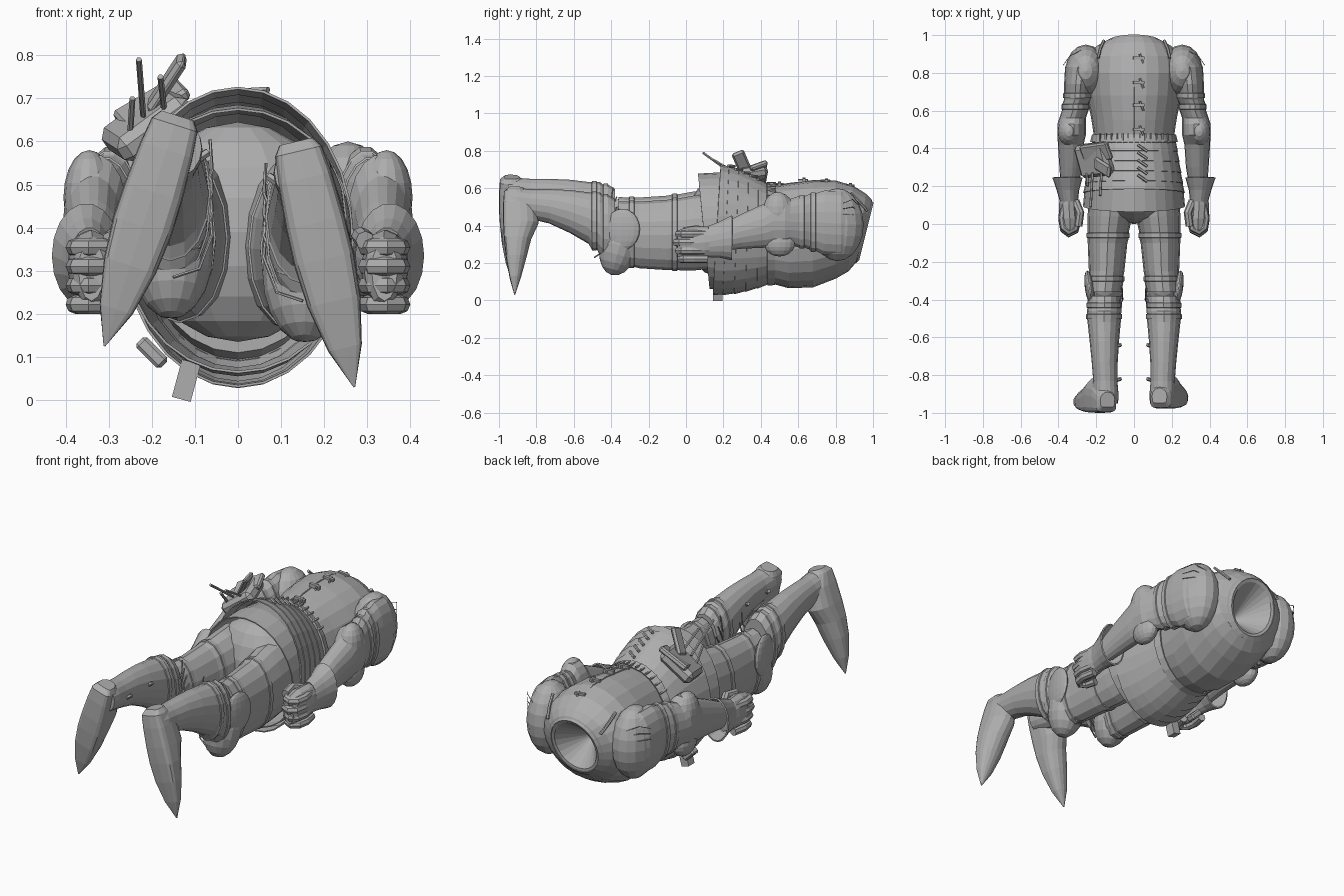
import bpy, bmesh
from math import cos, sin, pi, radians, sqrt, copysign
from mathutils import Vector

if "Cube" in bpy.data.objects:
    bpy.data.objects.remove(bpy.data.objects["Cube"], do_unlink=True)

steel = bpy.data.materials.new("plain grey")
steel.use_nodes = True
GREY = (0.42, 0.42, 0.42, 1)
steel.diffuse_color = GREY
steel.node_tree.nodes["Principled BSDF"].inputs["Base Color"].default_value = GREY


def finish(name, bm, thick=0):
    bmesh.ops.recalc_face_normals(bm, faces=bm.faces)
    me = bpy.data.meshes.new(name)
    bm.to_mesh(me)
    bm.free()
    ob = bpy.data.objects.new(name, me)
    bpy.context.collection.objects.link(ob)
    me.materials.append(steel)
    if thick:
        mod = ob.modifiers.new("plate", 'SOLIDIFY')
        mod.thickness = thick
    return ob


def loft(name, rings, n=16, caps=True, thick=0, under=1):
    """Skin rings given as (centre, half axis u, half axis v); under < 1 squares off the -v half."""
    bm = bmesh.new()
    loops = []
    for c, u, v in rings:
        loop = []
        for i in range(n):
            a, b = cos(2 * pi * i / n), sin(2 * pi * i / n)
            if b < -.01:
                a, b = copysign(abs(a) ** under, a), -abs(b) ** under
            loop.append(bm.verts.new(c + u * a + v * b))
        loops.append(loop)
    for a, b in zip(loops, loops[1:]):
        for i in range(n):
            j = (i + 1) % n
            bm.faces.new((a[i], a[j], b[j], b[i]))
    if caps:
        bm.faces.new(loops[0])
        bm.faces.new(loops[-1])
    return finish(name, bm, thick)


def section(y, x, z, rx, rz, tilt=0):
    return Vector((x, y, z)), Vector((rx, 0, 0)), Vector((0, tilt * rz, rz))


def limb(name, stations, side=1, bands=(), **kw):
    """Loft along y, with low plate edges at the band positions."""
    st = [tuple(s) for s in stations]
    for b in bands:
        for p, q in zip(stations, stations[1:]):
            if min(p[0], q[0]) < b < max(p[0], q[0]):
                t = (b - p[0]) / (q[0] - p[0])
                m = [g + (h - g) * t for g, h in zip(p, q)]
                for dy, grow in ((-.014, 0), (-.012, .005), (.012, .005), (.014, 0)):
                    st.append((b + dy, m[1], m[2], m[3] + grow, m[4] + grow))
    st.sort(key=lambda s: -s[0])
    return loft(name, [section(s[0], s[1] * side, *s[2:]) for s in st], **kw)


def tube(name, pts, r, n=6):
    pts = [Vector(p) for p in pts]
    rings = []
    for i, p in enumerate(pts):
        d = pts[min(i + 1, len(pts) - 1)] - pts[max(i - 1, 0)]
        q = d.to_track_quat('Z', 'Y')
        rings.append((p, q @ Vector((r, 0, 0)), q @ Vector((0, r, 0))))
    return loft(name, rings, n)


def ball(name, loc, size, rot=(0, 0, 0)):
    bm = bmesh.new()
    bmesh.ops.create_uvsphere(bm, u_segments=16, v_segments=10, radius=1)
    ob = finish(name, bm)
    ob.location, ob.scale, ob.rotation_euler = loc, size, [radians(a) for a in rot]
    return ob


def box(name, loc, size, rot=(0, 0, 0), bevel=0):
    bm = bmesh.new()
    bmesh.ops.create_cube(bm, size=1)
    bmesh.ops.scale(bm, vec=size, verts=bm.verts)
    if bevel:
        bmesh.ops.bevel(bm, geom=bm.edges[:], offset=bevel, segments=1, affect='EDGES')
    ob = finish(name, bm)
    ob.location, ob.rotation_euler = loc, [radians(a) for a in rot]
    return ob


# Breast and back plate, ending in a sunken neck cone
torso = [(.40, 0, .36, .215, .25), (.45, 0, .35, .21, .258), (.55, 0, .345, .225, .28),
         (.68, 0, .355, .25, .285), (.8, 0, .378, .26, .262), (.88, 0, .385, .25, .23, .05),
         (.935, 0, .385, .205, .185, .15), (.955, 0, .375, .165, .165, .22),
         (.962, 0, .37, .14, .15, .25), (.958, 0, .37, .125, .135, .25), (.8, 0, .37, .01, .01)]
loft("torso_plate", [section(*s) for s in torso], n=24)
limb("collar_rim", [(.965, 0, .37, .142, .152, .25), (.942, 0, .378, .185, .178, .17)],
     n=24, caps=False, thick=.01)
limb("belt", [(.475, 0, .35, .222, .268), (.435, 0, .357, .232, .278)], n=24, caps=False, thick=.012)

# Flared skirt of overlapping hoops over a longer inner skirt
LAMES = 5


def hoop(t, grow):
    bulge = sin(t * pi / 2)
    return (.45 - .285 * t, 0, .352 + .026 * t, .218 + .047 * t + grow,
            .262 + .083 * bulge + grow, .06 * t)


for k in range(LAMES):
    limb("skirt_hoop", [hoop(k / LAMES, 0), hoop(min((k + 1) / LAMES + .03, 1), .004)],
         n=28, caps=False, thick=.006)
limb("inner_skirt", [(.32, 0, .37, .24, .3), (.2, 0, .37, .26, .315, -.04), (.095, 0, .37, .27, .308, -.1)],
     n=28, caps=False, thick=.006)
ball("pelvis", (0, .15, .39), (.235, .15, .255))

# Spine fasteners, back lacing and belt tabs
for y, z in ((.88, .615), (.75, .64), (.63, .645), (.5, .622)):
    box("back_buckle", (.025, y, z), (.06, .016, .02), (0, 6, 0))
    tube("buckle_tongue", [(.03, y + .02, z), (.05, y - .03, z)], .006)
tube("back_seam", [(.005, .93, .57), (.005, .88, .612), (.005, .8, .638), (.005, .68, .64),
                   (.005, .55, .625), (.005, .46, .61)], .004)
for k in range(5):
    y = .42 - .04 * k
    tube("lacing", [(.02, y, .645 + .018 * k), (.07, y - .035, .648 + .018 * k)], .008)
for k in range(-6, 7):
    x = .03 * k
    z = .355 + .272 * sqrt(1 - (x / .228) ** 2)
    box("belt_tab", (x, .455, z), (.008, .05, .01), (0, x * 180, 0))

# Pouch, its flap and loose straps
box("pouch", (-.21, .34, .64), (.2, .18, .07), (12, -36, 8), .02)
box("pouch_flap", (-.2, .38, .685), (.17, .1, .03), (22, -30, 8), .008)
box("pouch_tongue", (-.165, .3, .735), (.025, .07, .15), (25, 30, 10), .01)
for a, b in (((-.22, .27, .66), (-.23, .09, .79)), ((-.17, .3, .66), (-.18, .15, .75)),
             ((-.25, .27, .62), (-.245, .2, .7))):
    tube("pouch_strap", [a, b], .007)
box("front_strap", (-.12, .17, .045), (.045, .05, .09), (0, 15, 0))
box("front_toggle", (-.2, .25, .11), (.08, .05, .035), (0, 45, 0), .008)

# Arms
arm = [(.92, .25, .41, .04, .08), (.89, .27, .41, .07, .14), (.83, .285, .41, .08, .175),
       (.74, .295, .415, .075, .175), (.66, .30, .42, .07, .15), (.56, .325, .42, .07, .125),
       (.53, .33, .425, .075, .145), (.47, .33, .425, .075, .145), (.42, .335, .4, .068, .12),
       (.30, .335, .37, .06, .095), (.2, .34, .34, .048, .075)]
cuff = [(.245, .352, .335, .08, .122), (.18, .35, .325, .06, .098), (.12, .345, .315, .048, .085)]
hand = [(.17, .345, .315, .045, .075), (.1, .345, .31, .052, .085), (.03, .34, .305, .055, .09),
        (-.03, .338, .3, .045, .08), (-.045, .34, .3, .03, .07)]
for s, tag in ((1, "left"), (-1, "right")):
    limb(tag + "_arm", arm, s, (.68, .62, .42), n=18)
    ball(tag + "_pauldron", (s * .255, .81, .405), (.108, .14, .195))
    ball(tag + "_elbow_wing", (s * .34, .5, .31), (.05, .085, .075))
    ball(tag + "_elbow_cap", (s * .345, .49, .47), (.06, .08, .11))
    limb(tag + "_gauntlet_cuff", cuff, s, n=18, caps=False, thick=.008)
    limb(tag + "_palm", hand, s, n=12)
    for k in range(4):
        z = .222 + .044 * k
        tip = .012 * abs(k - 2)
        tube(tag + "_finger", [(s * x, y + tip, z) for x, y in
             ((.365, .09), (.378, .02), (.37, -.03), (.345, -.05), (.315, -.035), (.3, .02))], .022, 8)
    tube(tag + "_thumb", [(s * .31, .12, .36), (s * .285, .06, .38), (s * .295, -.01, .37)], .022, 8)
    for k in range(3):
        tube(tag + "_shoulder_strap", [(s * .28, .92, .45 + .03 * k), (s * .34, .89, .46 + .04 * k),
                                       (s * .375, .84, .46 + .03 * k)], .002, 5)
    tube(tag + "_collar_strap", [(s * .16, .97, .48), (s * .18, .925, .53), (s * .19, .88, .575)], .008)

# Legs, with the right one lifted a little more than the left
thigh = [(.14, .125, .37, .115, .2), (.04, .128, .36, .118, .2), (-.1, .14, .35, .105, .188),
         (-.25, .145, .35, .094, .178), (-.36, .155, .36, .09, .17)]
greave = [(-.38, .155, .37, .085, .17), (-.46, .158, .41, .092, .168), (-.52, .158, .44, .088, .138),
          (-.62, .157, .475, .078, .115), (-.73, .155, .503, .069, .092), (-.83, .152, .515, .064, .08),
          (-.9, .15, .525, .068, .075), (-.95, .146, .53, .062, .07)]
foot = [(0, .04, -.97, -.89), (.04, .056, -.995, -.87), (.15, .064, -1, -.82), (.33, .07, -1, -.81),
        (.48, .071, -.995, -.85), (.65, .063, -.985, -.875), (.84, .04, -.965, -.905),
        (1, .002, -.94, -.935)]
for s, tag, lift, heel, toe, drop in ((1, "left", 0, (.135, .6), (.27, .03), .022),
                                      (-1, "right", .055, (-.14, .66), (-.31, .125), 0)):
    limb(tag + "_thigh", [(y, x, z + lift * .4, rx, rz) for y, x, z, rx, rz in thigh], s,
         (-.06, -.29), n=16)
    limb(tag + "_greave", [(y, x, z + lift, rx, rz) for y, x, z, rx, rz in greave], s,
         (-.43, -.49), n=16)
    ball(tag + "_knee_cap", (s * .155, -.355, .295 + lift), (.098, .105, .165), (-15, 0, 0))
    ball(tag + "_knee_wing", (s * .235, -.34, .38 + lift), (.025, .095, .11), (0, 0, s * -8))
    # Strands hanging behind the knee
    for k in range(4):
        z = .3 + .05 * k + lift
        tube(tag + "_knee_strand", [(s * .065, -.33 - .02 * k, z + .1), (s * .06, -.4, z + .03),
                                    (s * .09, -.46, z - .05), (s * .15, -.49, z - .07)], .004, 5)
    for y in (-.65, -.83):
        tube(tag + "_greave_buckle", [(s * .1, y, .5 + lift), (s * .07, y + .01, .52 + lift)], .01)
    # Pointed flat-soled shoe, turned outwards
    h, t = Vector((heel[0], 0, heel[1])), Vector((toe[0], 0, toe[1]))
    across = (t - h).cross(Vector((0, 1, 0))).normalized()
    loft(tag + "_shoe", [(h.lerp(t, f) + Vector((0, (a + b) / 2 + drop, 0)), across * w,
                          Vector((0, (b - a) / 2, 0))) for f, w, a, b in foot], n=16, under=.4)
